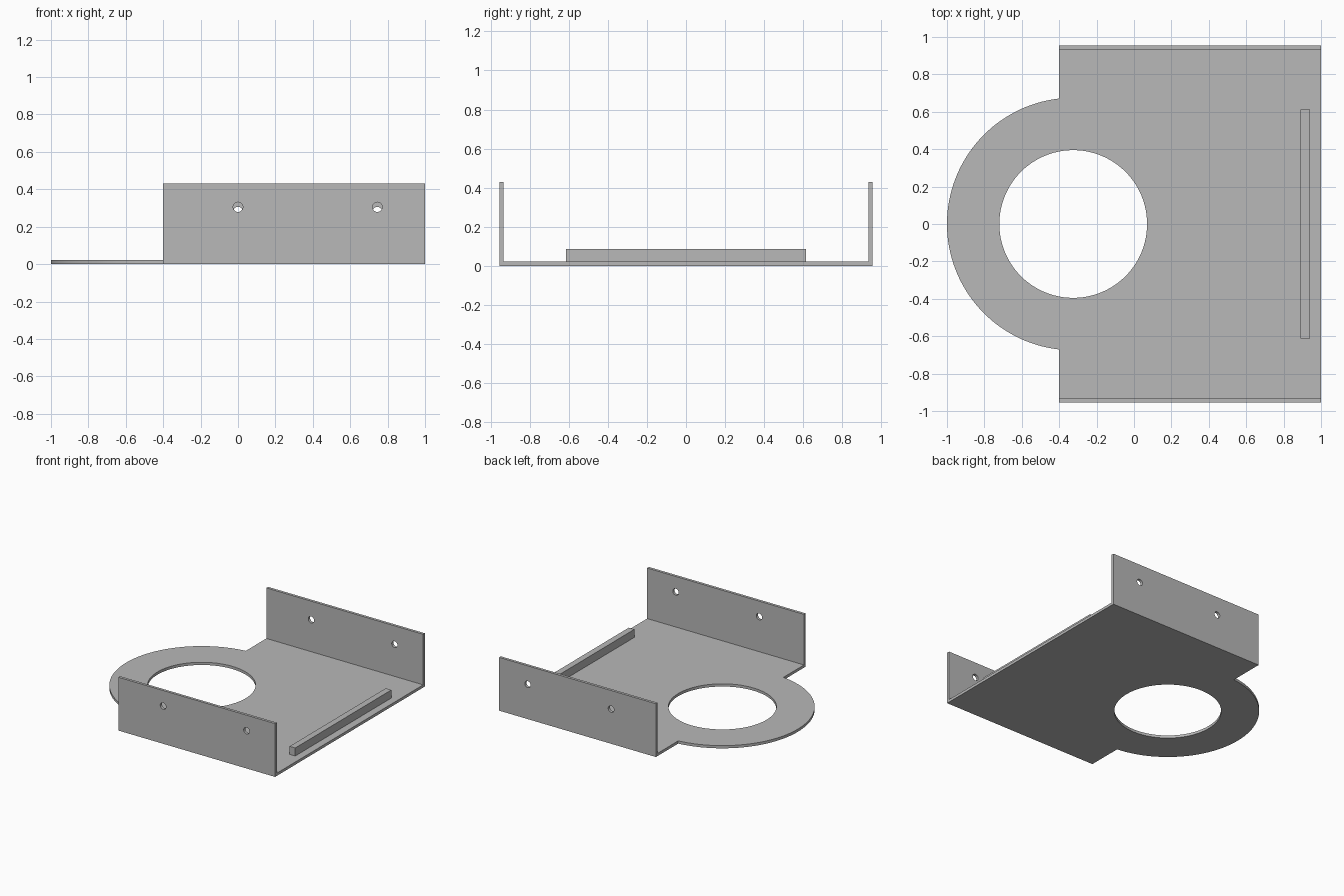
import bpy, bmesh
from math import cos, sin, pi, acos, radians

old = bpy.data.objects.get("Cube")
if old:
    bpy.data.objects.remove(old, do_unlink=True)

GREY = (0.48, 0.48, 0.48, 1)
metal = bpy.data.materials.new("plain grey")
metal.use_nodes = True
metal.diffuse_color = GREY
metal.node_tree.nodes["Principled BSDF"].inputs["Base Color"].default_value = GREY

T = 0.022                       # sheet thickness
LEFT, RIGHT, HALF = -0.4, 1.0, 0.955
RING_X, RING_R, HOLE_R = -0.325, 0.675, 0.395
WALL_H = 0.43


def arc(cx, cy, r, start, end, n):
    return [(cx + r * cos(start + (end - start) * i / n),
             cy + r * sin(start + (end - start) * i / n)) for i in range(n + 1)]


def circle(cx, cy, r, n):
    return arc(cx, cy, r, 0, 2 * pi, n)[:-1]


def sheet(name, loops, thickness, location=(0, 0, 0), upright=False):
    """Flat plate from an outline and hole loops, extruded to a thickness."""
    bm = bmesh.new()
    for loop in loops:
        verts = [bm.verts.new((x, y, 0)) for x, y in loop]
        for a, b in zip(verts, verts[1:] + verts[:1]):
            bm.edges.new((a, b))
    bmesh.ops.triangle_fill(bm, edges=bm.edges[:], use_beauty=True, normal=(0, 0, 1))
    top = bmesh.ops.extrude_face_region(bm, geom=bm.faces[:], use_keep_orig=True)["geom"]
    bmesh.ops.translate(bm, vec=(0, 0, thickness),
                        verts=[v for v in top if isinstance(v, bmesh.types.BMVert)])
    bmesh.ops.recalc_face_normals(bm, faces=bm.faces[:])
    mesh = bpy.data.meshes.new(name)
    bm.to_mesh(mesh)
    bm.free()
    mesh.materials.append(metal)
    obj = bpy.data.objects.new(name, mesh)
    obj.location = location
    if upright:
        obj.rotation_euler.x = radians(90)
    bpy.context.collection.objects.link(obj)
    bpy.ops.object.select_all(action='DESELECT')
    obj.select_set(True)
    bpy.context.view_layer.objects.active = obj
    bpy.ops.object.shade_smooth_by_angle(angle=radians(30))
    return obj


def rectangle(x0, x1, y0, y1):
    return [(x0, y0), (x1, y0), (x1, y1), (x0, y1)]


# Base plate with rounded end and large round opening
inner = HALF - T
a = acos((LEFT - RING_X) / RING_R)
outline = [(LEFT, -inner), (RIGHT, -inner), (RIGHT, inner), (LEFT, inner)]
outline += arc(RING_X, 0, RING_R, a, 2 * pi - a, 64)
sheet("base_plate", [outline, circle(RING_X, 0, HOLE_R, 96)], T)

# Upright side walls, each with two screw holes
for name, y, hole_z in (("front_wall", -inner, 0.305), ("back_wall", HALF, 0.28)):
    holes = [circle(x, hole_z, 0.026, 32) for x in (0.0, 0.745)]
    sheet(name, [rectangle(LEFT, RIGHT, 0, WALL_H)] + holes, T, (0, y, 0), upright=True)

# Raised stop bar near the open end
sheet("stop_bar", [rectangle(0.89, 0.94, -0.613, 0.613)], 0.065, (0, 0, T))
